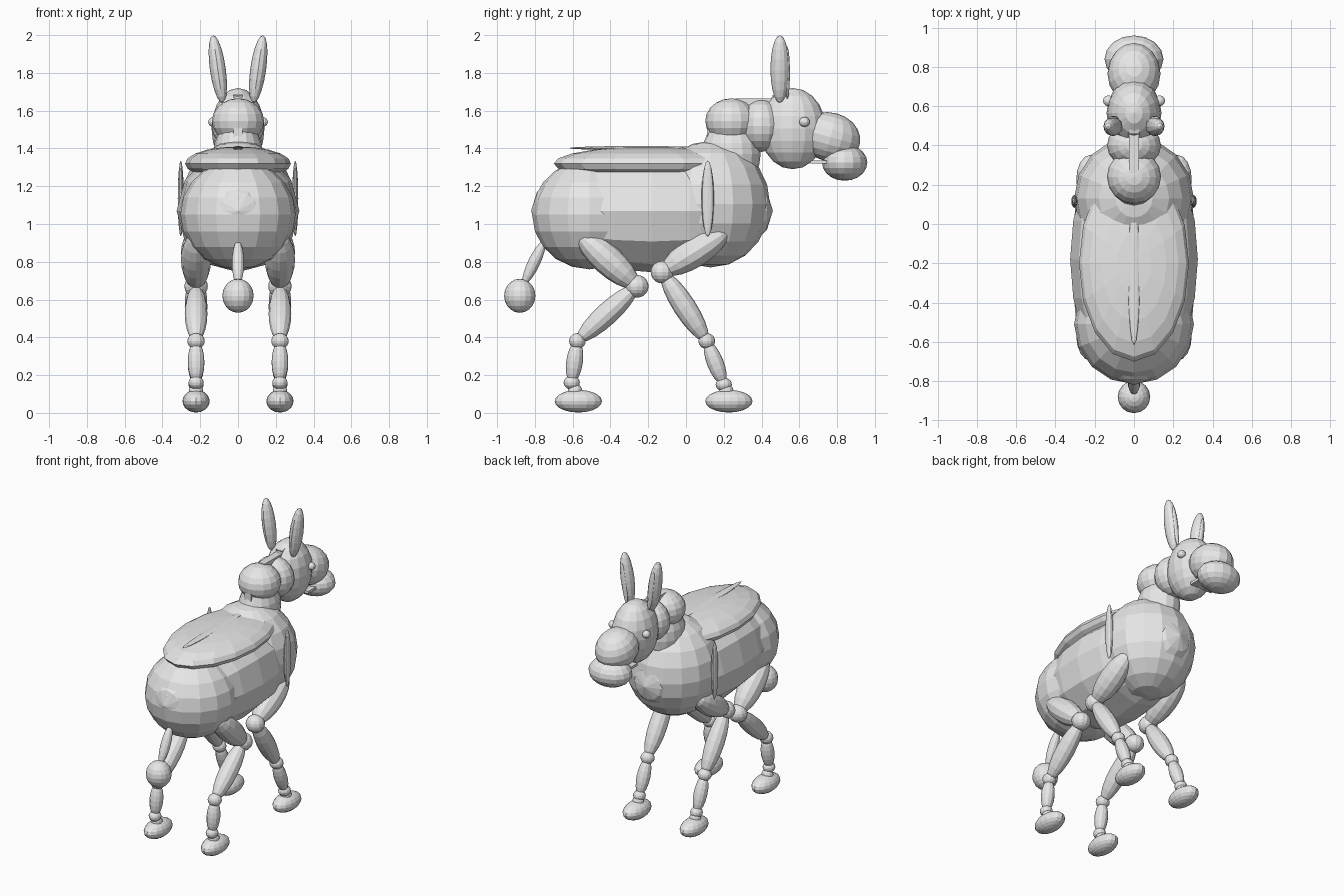
import bpy, math
from mathutils import Vector, Euler

if "Cube" in bpy.data.objects:
    bpy.data.objects.remove(bpy.data.objects["Cube"])

grey = bpy.data.materials.new("plain grey")
grey.diffuse_color = (0.8, 0.8, 0.8, 1)
grey.use_nodes = True
grey.node_tree.nodes["Principled BSDF"].inputs["Base Color"].default_value = grey.diffuse_color


def finish(name):
    ob = bpy.context.object
    ob.name = name
    ob.data.materials.append(grey)
    return ob


def ball(name, loc, size, rot=(0, 0, 0), segs=16, rings=10):
    """Faceted ellipsoid given by centre and three radii."""
    bpy.ops.mesh.primitive_uv_sphere_add(segments=segs, ring_count=rings, location=loc,
                                         rotation=[math.radians(a) for a in rot])
    ob = finish(name)
    ob.scale = size
    return ob


def limb(name, a, b, r):
    """Long ellipsoid stretched between two points."""
    a, b = Vector(a), Vector(b)
    d = b - a
    ob = ball(name, (a + b) / 2, (r, r, d.length / 2), segs=12)
    ob.rotation_euler = d.to_track_quat('Z', 'Y').to_euler()
    return ob


def box(name, loc, size, tilt=0):
    bpy.ops.mesh.primitive_cube_add(size=1, location=loc, rotation=(math.radians(tilt), 0, 0))
    ob = finish(name)
    ob.scale = size
    return ob


# Torso
ball("chest", (0, 0.13, 1.105), (0.305, 0.315, 0.335))
ball("rump", (0, -0.51, 1.05), (0.305, 0.305, 0.29))
ball("barrel", (0, -0.18, 1.07), (0.325, 0.325, 0.64), rot=(90, 0, 0), segs=12)
ball("back_blanket", (0, -0.20, 1.32), (0.28, 0.50, 0.09))
ball("back_stripe", (0, -0.26, 1.402), (0.03, 0.36, 0.011))

# Neck
ball("neck_base", (0, 0.24, 1.37), (0.13, 0.155, 0.19))
ball("neck_rear", (0, 0.24, 1.545), (0.138, 0.138, 0.12))
ball("neck_front", (0, 0.40, 1.52), (0.138, 0.115, 0.138))

# Mane blocks
box("mane_low", (0, 0.135, 1.465), (0.05, 0.05, 0.09))
box("mane_mid", (0, 0.36, 1.648), (0.05, 0.20, 0.035))
box("mane_top", (0, 0.49, 1.675), (0.05, 0.06, 0.03), 15)

# Head
ball("head", (0, 0.565, 1.505), (0.14, 0.175, 0.215))
ball("muzzle", (0, 0.765, 1.46), (0.135, 0.16, 0.13), rot=(-15, 0, 0))
ball("lips", (0, 0.84, 1.325), (0.15, 0.12, 0.096))
box("mouth", (0, 0.71, 1.328), (0.17, 0.10, 0.018))

# Tail
limb("tail", (0, -0.75, 0.91), (0, -0.86, 0.68), 0.032)
ball("tail_tuft", (0, -0.88, 0.62), (0.083, 0.083, 0.09))

# Leg joints as (y, z): top, knee, ankle, fetlock, hoof centre
legs = {
    "front": ((0.22, 0.96), (-0.125, 0.745), (0.11, 0.38), (0.20, 0.15), (0.227, 0.062)),
    "hind": ((-0.57, 0.95), (-0.26, 0.67), (-0.575, 0.38), (-0.605, 0.16), (-0.57, 0.062)),
}

for side, s in (("right", 1), ("left", -1)):
    # Ears, eyes and shoulder stripes
    ball(f"ear_{side}", (s * 0.107, 0.497, 1.82), (0.042, 0.05, 0.181), (0, s * 8, 0), 12)
    ball(f"inner_ear_{side}", (s * 0.105, 0.536, 1.80), (0.018, 0.014, 0.14), (0, s * 8, 0), 12)
    ball(f"eye_{side}", (s * 0.13, 0.627, 1.54), (0.028, 0.028, 0.026), segs=12)
    ball(f"shoulder_stripe_{side}", (s * 0.303, 0.115, 1.135), (0.016, 0.033, 0.20),
         (0, 0, 0), 12)
    # Legs
    for pos, pts in legs.items():
        hip, knee, ankle, fetlock, hoof = [(s * 0.222, y, z) for y, z in pts]
        n = f"{pos}_{side}"
        limb(f"upper_leg_{n}", hip, knee, 0.08)
        ball(f"knee_{n}", knee, (0.062, 0.062, 0.06), segs=12)
        limb(f"lower_leg_{n}", knee, ankle, 0.06)
        ball(f"ankle_{n}", ankle, (0.046, 0.044, 0.042), segs=12)
        limb(f"cannon_{n}", ankle, fetlock, 0.044)
        ball(f"fetlock_{n}", fetlock, (0.04, 0.043, 0.036), segs=12)
        box_base = (hoof[0], (fetlock[1] + hoof[1]) / 2, 0.115)
        ball(f"pastern_{n}", box_base, (0.038, 0.038, 0.04), segs=12)
        ball(f"hoof_{n}", hoof, (0.072, 0.125, 0.06))
